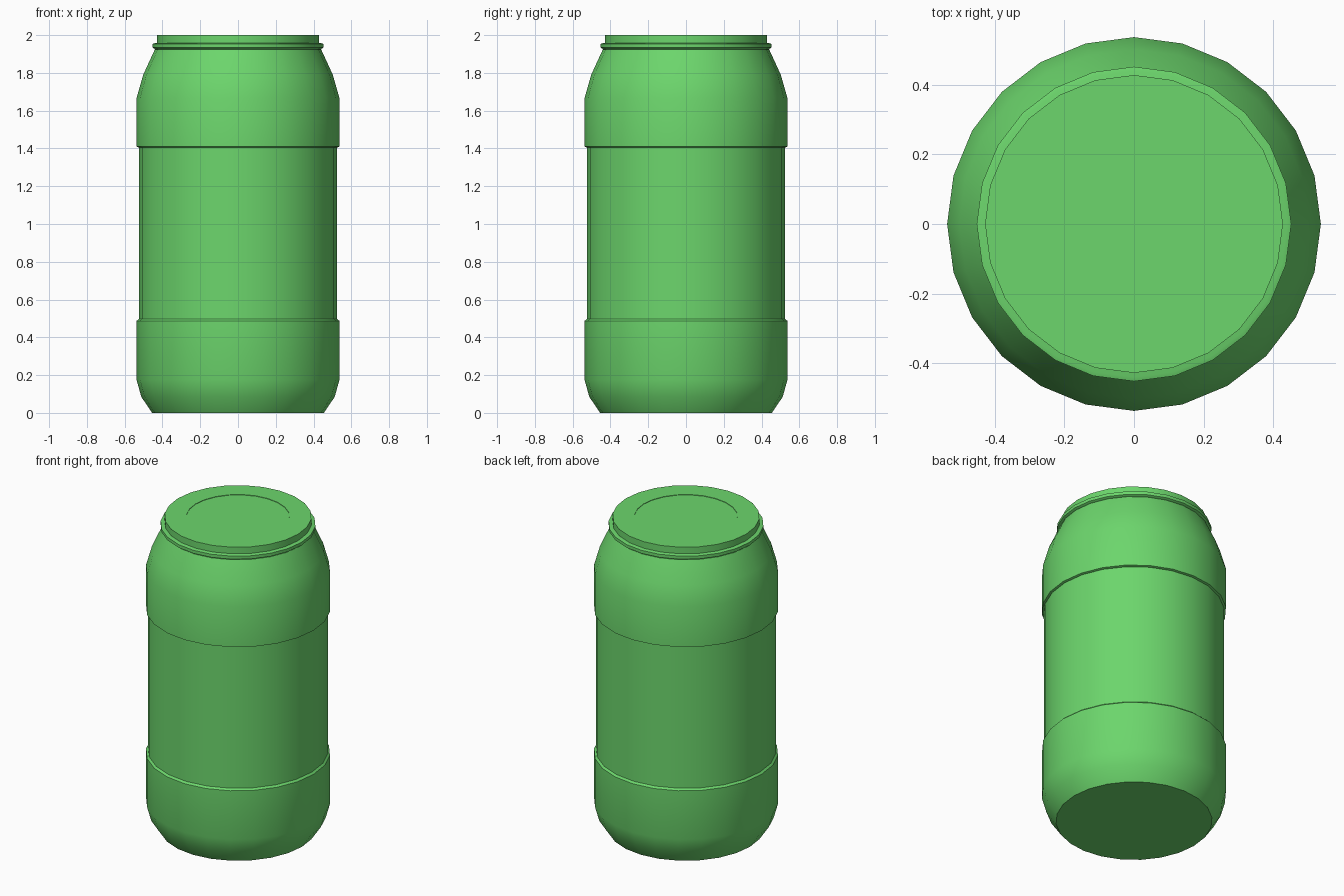
import bpy
import bmesh
from math import radians, tau
from mathutils import Vector

SIDES = 24

cube = bpy.data.objects.get("Cube")
if cube:
    bpy.data.objects.remove(cube, do_unlink=True)

green = bpy.data.materials.new("green")
green.use_nodes = True
green.diffuse_color = (0.15, 0.67, 0.15, 1)
green.node_tree.nodes["Principled BSDF"].inputs["Base Color"].default_value = green.diffuse_color


def lathe(name, profile, smooth_angle=35):
    """Revolve a list of (radius, height) points around the z axis."""
    bm = bmesh.new()
    verts = [bm.verts.new((r, 0, z)) for r, z in profile]
    edges = [bm.edges.new(pair) for pair in zip(verts, verts[1:])]
    bmesh.ops.spin(bm, geom=verts + edges, cent=Vector(), axis=(0, 0, 1),
                   angle=tau, steps=SIDES, use_merge=False)
    bmesh.ops.remove_doubles(bm, verts=bm.verts[:], dist=0.0005)
    bmesh.ops.recalc_face_normals(bm, faces=bm.faces[:])
    mesh = bpy.data.meshes.new(name)
    bm.to_mesh(mesh)
    bm.free()
    mesh.materials.append(green)
    obj = bpy.data.objects.new(name, mesh)
    bpy.context.collection.objects.link(obj)
    bpy.ops.object.select_all(action="DESELECT")
    obj.select_set(True)
    bpy.context.view_layer.objects.active = obj
    bpy.ops.object.shade_smooth_by_angle(angle=radians(smooth_angle))
    return obj


# Tapered foot with a flat bottom and a small sloped ledge
lathe("lower_shell", [(0, 0), (0.455, 0), (0.512, 0.085), (0.537, 0.175),
                      (0.537, 0.487), (0.525, 0.498), (0, 0.498)])

# Slightly recessed straight wall
lathe("middle_wall", [(0, 0.49), (0.525, 0.49), (0.525, 1.405), (0, 1.405)])

# Upper wall and rounded shoulder
lathe("upper_shell", [(0, 1.405), (0.525, 1.405), (0.537, 1.41), (0.537, 1.667),
                      (0.502, 1.79), (0.44, 1.925), (0, 1.925)])

# Thin rim under the lid
lathe("neck_rim", [(0, 1.925), (0.438, 1.925), (0.452, 1.934),
                   (0.452, 1.954), (0.44, 1.958), (0, 1.958)])

# Lid with a very shallow round inset
lathe("lid", [(0, 1.95), (0.428, 1.95), (0.428, 2.0), (0.3, 2.0),
              (0.3, 1.997), (0, 1.997)])
